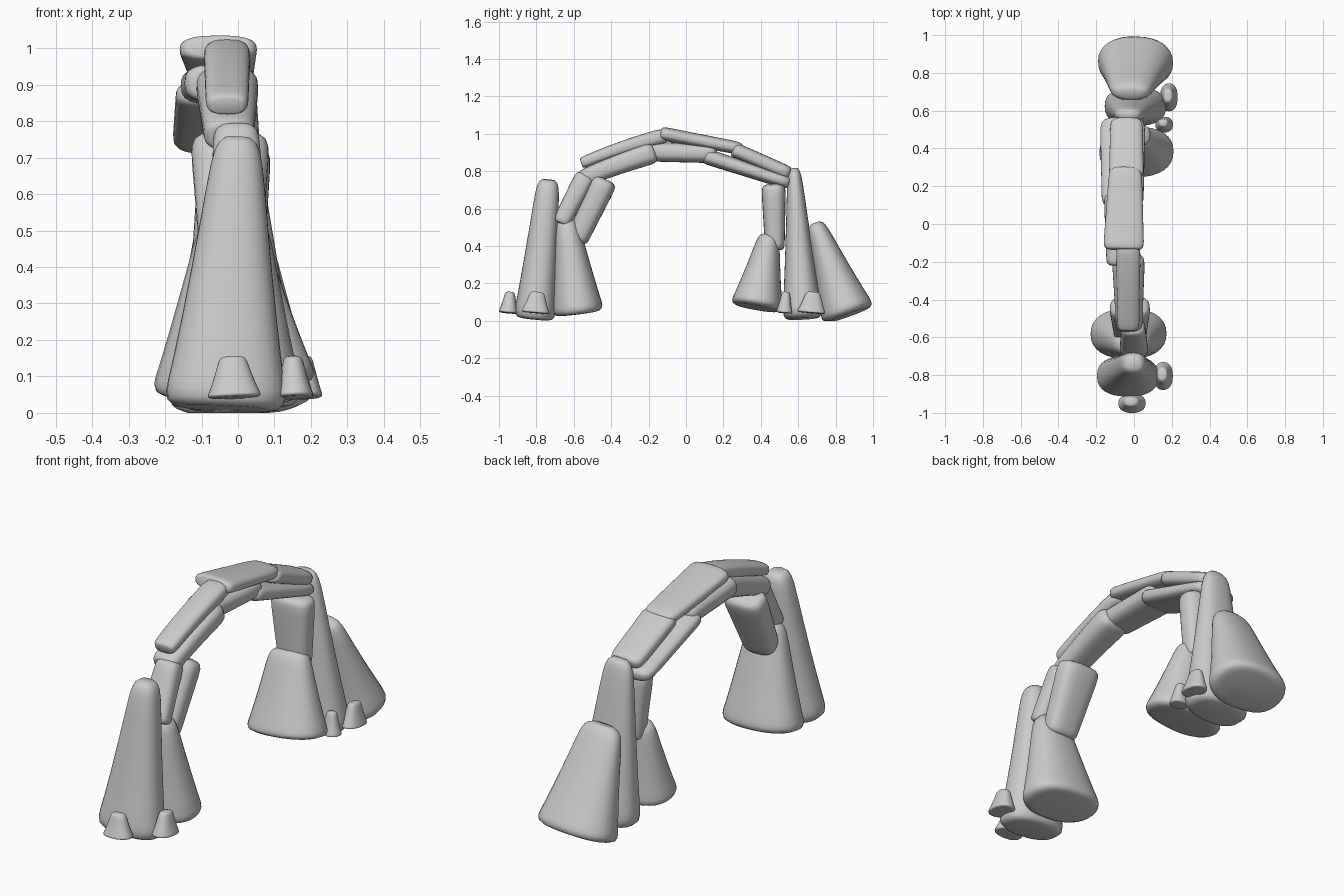
import bpy, math
from mathutils import Vector

if "Cube" in bpy.data.objects:
    bpy.data.objects.remove(bpy.data.objects["Cube"])

N = 32
# position along the axis, section scale: rounded ends with an even taper between
STEPS = [(0, .68), (.006, .82), (.025, .93), (.06, .985), (.1, 1), (.2, 1), (.35, 1), (.5, 1),
         (.65, 1), (.8, 1), (.9, .98), (.95, .92), (.98, .8), (1, .55)]


def stone(name, p0, p1, w, t, power=2.4, flare=1.0, bow=0.0):
    """Rounded tapering stone from p0 to p1; w = half widths in x, t = half depths, bow = arching."""
    p0, p1 = Vector(p0), Vector(p1)
    d = (p1 - p0).normalized()
    u = Vector((1, 0, 0))
    u = (u - d * u.dot(d)).normalized()
    v = d.cross(u)
    up = u.cross(d)
    verts, faces = [], []
    for s, k in STEPS:
        e = s ** flare
        a = (w[0] + (w[1] - w[0]) * e) * k
        b = (t[0] + (t[1] - t[0]) * e) * k
        c = p0.lerp(p1, s) + up * bow * 4 * s * (1 - s)
        for i in range(N):
            q = 2 * math.pi * i / N
            cx, sy = math.cos(q), math.sin(q)
            x = math.copysign(abs(cx) ** (2 / power), cx)
            y = math.copysign(abs(sy) ** (2 / power), sy)
            p = c + u * a * x + v * b * y
            p.z = max(p.z, 0)
            verts.append(p)
    for r in range(len(STEPS) - 1):
        for i in range(N):
            j = (i + 1) % N
            faces.append((r * N + i, r * N + j, r * N + N + j, r * N + N + i))
    faces.append(tuple(reversed(range(N))))
    faces.append(tuple(range((len(STEPS) - 1) * N, len(STEPS) * N)))
    me = bpy.data.meshes.new(name)
    me.from_pydata(verts, [], faces)
    ob = bpy.data.objects.new(name, me)
    bpy.context.collection.objects.link(ob)
    for f in me.polygons:
        f.use_smooth = True
    return ob


# flared standing stones
stone("front_leg_tall", (-.035, -.81, .012), (.0, -.735, .755), (.178, .063), (.116, .06), 2.4, .8)
stone("front_leg_short", (-.03, -.577, .04), (-.01, -.64, .54), (.214, .09), (.143, .06), 2.3, .9)
stone("back_leg_inner", (.015, .377, .07), (-.02, .445, .46), (.21, .1), (.146, .055), 2.3, .85)
stone("back_leg_tall", (.01, .625, .012), (-.03, .578, .815), (.175, .072), (.112, .036), 2.4, .85)
stone("back_leg_outer", (.01, .868, .03), (-.02, .692, .522), (.212, .1), (.152, .048), 2.3, .85)

# stones linking the legs to the span
stone("back_column", (-.01, .475, .38), (-.02, .468, .73), (.08, .112), (.052, .066), 2.8)
stone("front_link_outer", (.0, -.67, .52), (-.005, -.535, .78), (.076, .062), (.048, .055), 2.8)
stone("front_link_inner", (-.02, -.585, .43), (-.022, -.43, .757), (.085, .11), (.058, .07), 2.8)

# lower course of the arch
stone("lower_span_front", (-.025, -.56, .757), (-.03, -.165, .905), (.068, .088), (.046, .062), 2.8, 1, .006)
stone("lower_span_middle", (-.06, -.22, .905), (-.06, .165, .895), (.085, .1), (.052, .052), 2.8)
stone("lower_span_back", (-.06, .1, .882), (-.06, .56, .735), (.11, .12), (.042, .037), 2.8)

# upper course of the arch
stone("upper_span_front", (-.03, -.56, .842), (-.03, -.1, .993), (.058, .065), (.031, .042), 2.8, 1, .01)
stone("upper_span_middle", (-.055, -.135, 1.003), (-.045, .3, .92), (.108, .086), (.037, .034), 2.8)
stone("upper_span_back", (-.04, .252, .918), (-.04, .557, .785), (.092, .085), (.04, .038), 2.8)

# small stones at the feet
for name, x, y, hw, hd in (("front", -.01, -.95, .078, .055), ("front_side", .155, -.805, .055, .08),
                           ("back_side_inner", .16, .525, .05, .045), ("back_side_outer", .185, .67, .05, .08)):
    stone("foot_stone_" + name, (x, y, .042), (x - .005, y + .01, .155), (hw, hw * .45), (hd, hd * .45), 2.3, .8)
